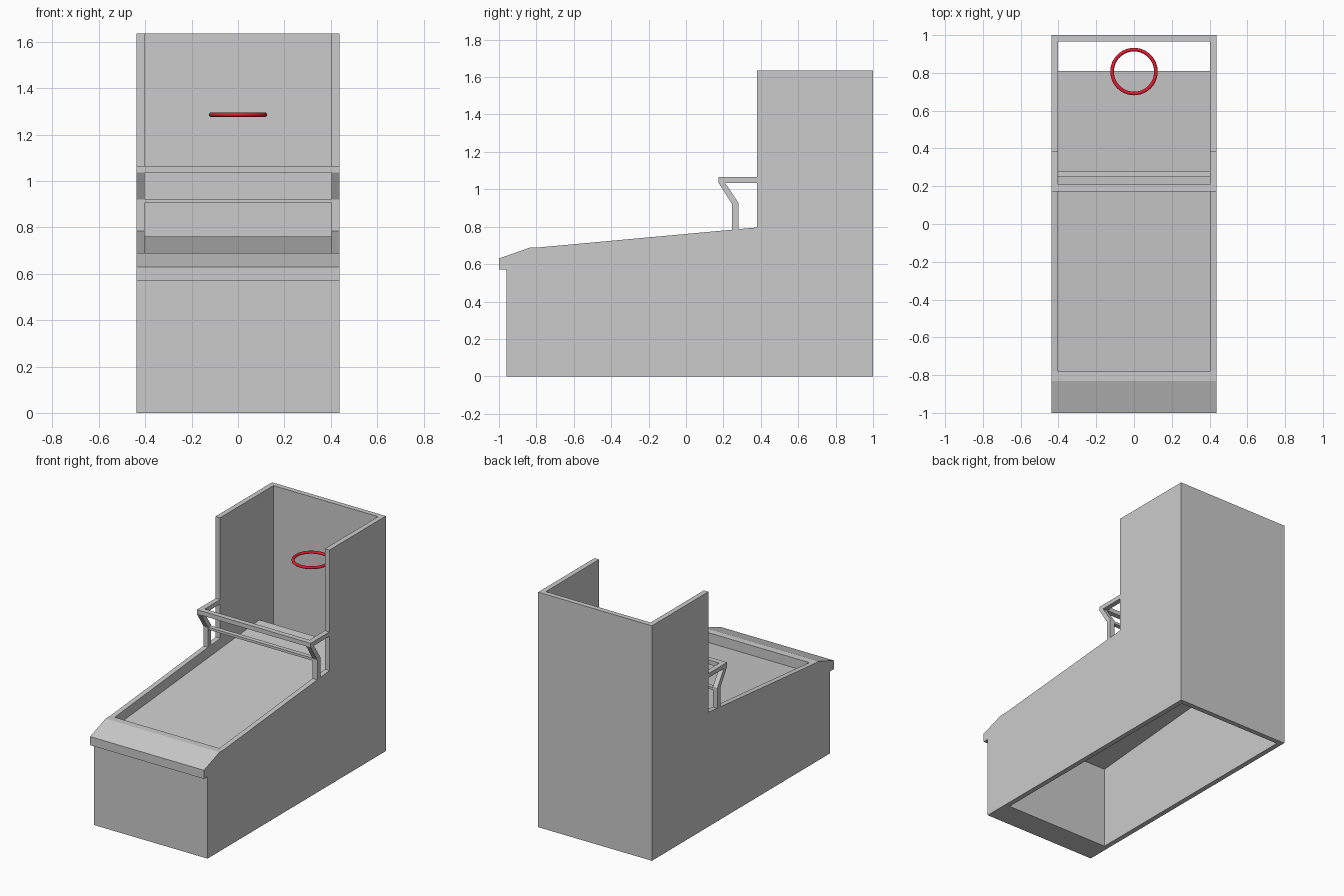
import bpy, bmesh

if "Cube" in bpy.data.objects:
    bpy.data.objects.remove(bpy.data.objects["Cube"])

OUT, INN = 0.438, 0.403      # outer and inner half widths


def prism(name, profile, x0, x1):
    """Extrude a closed (y, z) profile along x."""
    bm = bmesh.new()
    face = bm.faces.new([bm.verts.new((x0, y, z)) for y, z in profile])
    ext = bmesh.ops.extrude_face_region(bm, geom=[face])
    verts = [g for g in ext["geom"] if isinstance(g, bmesh.types.BMVert)]
    bmesh.ops.translate(bm, verts=verts, vec=(x1 - x0, 0, 0))
    bmesh.ops.recalc_face_normals(bm, faces=bm.faces)
    mesh = bpy.data.meshes.new(name)
    bm.to_mesh(mesh)
    bm.free()
    obj = bpy.data.objects.new(name, mesh)
    bpy.context.collection.objects.link(obj)
    return obj


def rect(y0, y1, z0, z1):
    return [(y0, z0), (y1, z0), (y1, z1), (y0, z1)]


# Cabinet: side silhouette with a cavity cut right through from top to bottom
cabinet = prism("cabinet", [(-0.96, 0), (1.0, 0), (1.0, 1.635), (0.38, 1.635),
                            (0.38, 0.796), (-0.78, 0.69), (-0.83, 0.69),
                            (-1.0, 0.63), (-1.0, 0.57), (-0.96, 0.57)], -OUT, OUT)
cutter = prism("cavity_cutter", rect(-0.78, 0.965, -0.2, 2.0), -INN, INN)
cutter.hide_render = True
mod = cabinet.modifiers.new("cavity", 'BOOLEAN')
mod.operation = 'DIFFERENCE'
mod.solver = 'EXACT'
mod.object = cutter
bpy.context.view_layer.objects.active = cabinet
bpy.ops.object.modifier_apply(modifier=mod.name)
bpy.data.objects.remove(cutter)

# Sloping ball ramp, stopping short of the back wall
prism("ball_ramp", [(-0.78, 0.577), (0.81, 0.715), (0.81, 0.76), (-0.78, 0.622)], -INN, INN)

# Bent guard rails on both side walls
rail = [(0.246, 0.782), (0.281, 0.785), (0.281, 0.927), (0.208, 1.035), (0.38, 1.035),
        (0.38, 1.065), (0.173, 1.065), (0.173, 1.037), (0.246, 0.921)]
for name, side in (("left_guard_rail", -1), ("right_guard_rail", 1)):
    prism(name, rail, side * INN, side * OUT)

# Cross bars between the rails
prism("upper_cross_bar", rect(0.173, 0.21, 1.035, 1.065), -INN, INN)
prism("lower_cross_bar", rect(0.25, 0.281, 0.905, 0.922), -INN, INN)

# Red hoop
bpy.ops.mesh.primitive_torus_add(location=(0, 0.807, 1.286), major_radius=0.116,
                                 minor_radius=0.0095, major_segments=48, minor_segments=12)
hoop = bpy.context.object
hoop.name = "hoop"
bpy.ops.object.shade_smooth()
red = bpy.data.materials.new("hoop_red")
red.diffuse_color = (0.8, 0.01, 0.03, 1)
red.use_nodes = True
red.node_tree.nodes["Principled BSDF"].inputs["Base Color"].default_value = red.diffuse_color
hoop.data.materials.append(red)
